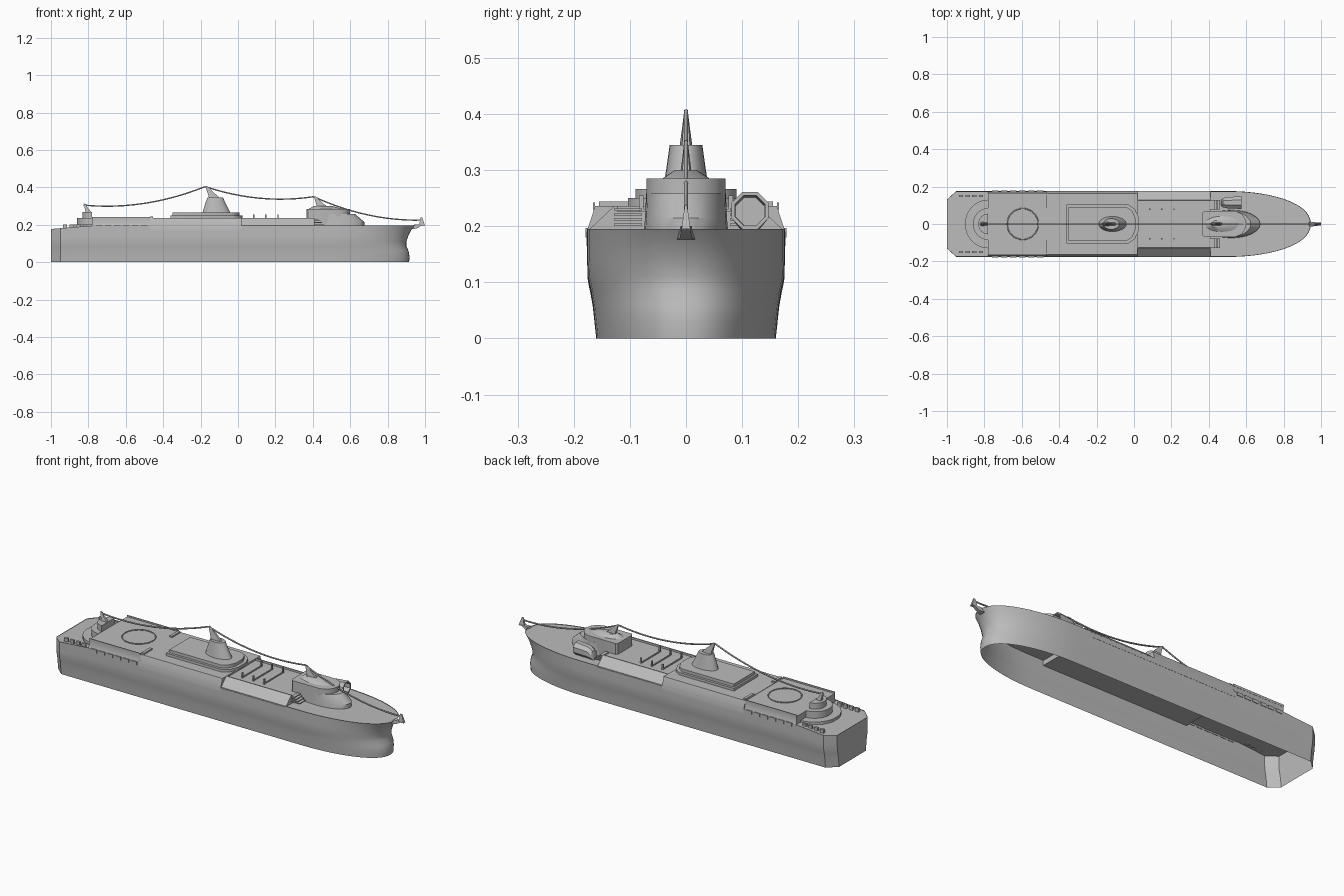
import bpy, bmesh, math
from mathutils import Vector

cube = bpy.data.objects.get("Cube")
if cube:
    bpy.data.objects.remove(cube)

grey = bpy.data.materials.new("ship grey")
grey.use_nodes = True
grey.diffuse_color = (0.5, 0.5, 0.5, 1)
grey.node_tree.nodes["Principled BSDF"].inputs["Base Color"].default_value = (0.5, 0.5, 0.5, 1)


def finish(name, bm, angle=35):
    bmesh.ops.recalc_face_normals(bm, faces=bm.faces)
    mesh = bpy.data.meshes.new(name)
    bm.to_mesh(mesh)
    bm.free()
    mesh.materials.append(grey)
    ob = bpy.data.objects.new(name, mesh)
    bpy.context.collection.objects.link(ob)
    bpy.ops.object.select_all(action='DESELECT')
    ob.select_set(True)
    bpy.context.view_layer.objects.active = ob
    bpy.ops.object.shade_smooth_by_angle(angle=math.radians(angle))
    return ob


def loft(name, loops, bottom=True, top=True):
    """Skin a stack of closed loops that share a point count."""
    bm = bmesh.new()
    rings = [[bm.verts.new(p) for p in loop] for loop in loops]
    for a, b in zip(rings, rings[1:]):
        for i in range(len(a)):
            j = (i + 1) % len(a)
            bm.faces.new((a[i], a[j], b[j], b[i]))
    if bottom:
        bm.faces.new(rings[0])
    if top:
        bm.faces.new(rings[-1])
    return finish(name, bm)


def prism(name, outline, z0, z1):
    return loft(name, [[(x, y, z) for x, y in outline] for z in (z0, z1)])


def box(name, x0, x1, y0, y1, z0, z1):
    return prism(name, [(x0, y0), (x1, y0), (x1, y1), (x0, y1)], z0, z1)


def mirrored(half):
    return half + [(x, -y) for x, y in reversed(half)]


def oval(cx, rx, ry, z, n=24, cy=0):
    return [(cx + rx * math.cos(2 * math.pi * i / n),
             cy + ry * math.sin(2 * math.pi * i / n), z) for i in range(n)]


def tube(name, points, r):
    cu = bpy.data.curves.new(name, 'CURVE')
    cu.dimensions = '3D'
    cu.bevel_depth = r
    cu.bevel_resolution = 1
    cu.use_fill_caps = True
    sp = cu.splines.new('POLY')
    sp.points.add(len(points) - 1)
    for p, co in zip(sp.points, points):
        p.co = (*co, 1)
    cu.materials.append(grey)
    ob = bpy.data.objects.new(name, cu)
    bpy.context.collection.objects.link(ob)
    return ob


def plan(bow, w):
    """Hull waterline: chamfered stern, straight sides, elliptical bow."""
    half = [(-1, w - 0.045), (-0.95, w), (-0.78, w), (-0.47, w), (0, w), (0.41, w)]
    start = 0.5
    for i in range(15):
        a = math.pi / 2 * i / 15
        half.append((start + (bow - start) * math.sin(a), w * math.cos(a) ** 0.9))
    half.append((bow, 0.003))
    return mirrored(half)


# Open-bottomed hull with flared bow, and the main deck
levels = [(0, 0.915, 0.16), (0.03, 0.917, 0.163), (0.06, 0.912, 0.166), (0.085, 0.9, 0.17),
          (0.11, 0.9, 0.175), (0.14, 0.91, 0.176), (0.17, 0.925, 0.176), (0.195, 0.945, 0.176)]


def sheer(x, z):
    return z - max(0, -0.78 - x) * 0.08 * z / 0.195


loft("hull", [[(x, y, sheer(x, z)) for x, y in plan(bow, w)] for z, bow, w in levels],
     bottom=False, top=False)
bm = bmesh.new()
bm.faces.new([bm.verts.new((x, y, sheer(x, 0.192))) for x, y in plan(0.943, 0.175)])
finish("main_deck", bm)


def section(name, x0, x1, profile):
    """Run a symmetric (y, z) cross-section along the ship."""
    full = mirrored(profile[:])
    full = profile + [(-y, z) for y, z in reversed(profile)]
    return loft(name, [[(x, y, z) for y, z in full] for x in (x0, x1)])


# Raised decks and the sloping side plating
section("aft_deck", -0.78, -0.47, [(0.172, 0.188), (0.165, 0.205), (0.165, 0.234)])
section("midship_deck", -0.47, 0.02, [(0.177, 0.165), (0.177, 0.19), (0.162, 0.236)])
section("well_deck", 0.02, 0.41, [(0.177, 0.165), (0.177, 0.19), (0.128, 0.236), (0.122, 0.236),
                                  (0.122, 0.226)])

# Midship house, pointed forward, with its upper storey
house = [(-0.36, 0.103), (-0.03, 0.103), (0.005, 0.08), (0.025, 0.035)]
prism("midship_house", mirrored(house), 0.234, 0.25)
upper = [(-0.35, 0.09), (-0.04, 0.09), (-0.01, 0.07), (0.008, 0.03)]
prism("upper_house", mirrored(upper), 0.25, 0.266)

# Funnel with raked fin mast
loft("funnel", [oval(-0.115, 0.075, 0.041, 0.264), oval(-0.12, 0.056, 0.034, 0.31),
                oval(-0.122, 0.042, 0.029, 0.345)])


def fin(name, x, z, height, length, rake):
    """Tapered mast blade leaning aft."""
    loft(name, [[(x, -0.011, z), (x + length, -0.007, z), (x + length, 0.007, z), (x, 0.011, z)],
                [(x - rake * 0.6, -0.006, z + height * 0.6), (x + length * 0.4, -0.005, z + height * 0.5),
                 (x + length * 0.4, 0.005, z + height * 0.5), (x - rake * 0.6, 0.006, z + height * 0.6)],
                [(x - rake, -0.003, z + height), (x - rake + 0.01, -0.003, z + height * 0.97),
                 (x - rake + 0.01, 0.003, z + height * 0.97), (x - rake, 0.003, z + height)]])


fin("funnel_mast", -0.155, 0.345, 0.063, 0.055, 0.02)

# Bridge house: low sloping front under a rounded main block
loft("bridge_base", [oval(0.52, 0.155, 0.075, 0.19), oval(0.52, 0.155, 0.073, 0.215),
                     oval(0.505, 0.12, 0.071, 0.258)])
prism("bridge_house", mirrored([(0.365, 0.06), (0.375, 0.07), (0.54, 0.07), (0.575, 0.055),
                                (0.593, 0.03), (0.6, 0.005)]), 0.19, 0.285)
loft("bridge_roof", [oval(0.47, 0.09, 0.042, 0.285), oval(0.455, 0.05, 0.02, 0.3)])
fin("bridge_mast", 0.425, 0.288, 0.065, 0.06, 0.02)

# Stern house and its stepped terrace
for nm, r, z0, z1 in (("stern_terrace", 0.13, 0.185, 0.2), ("stern_house", 0.085, 0.2, 0.236),
                      ("stern_lookout", 0.055, 0.236, 0.268)):
    arc = [(-0.78 - r * 0.95 * math.sin(math.pi / 2 * i / 10), r * math.cos(math.pi / 2 * i / 10))
           for i in range(10)]
    prism(nm, mirrored(arc), z0, z1)
fin("stern_mast", -0.815, 0.268, 0.045, 0.03, 0.01)

# Pool rim on the aft deck
ring = oval(-0.595, 0.083, 0.083, 0.236, 32)
tube("pool_rim", ring + ring[:1], 0.003)

# Rigging lines from mast to mast
spans = [((-0.825, 0.305), (-0.175, 0.404), 0.04), ((-0.175, 0.404), (0.405, 0.35), 0.035),
         ((0.405, 0.35), (0.985, 0.225), 0.035)]
for k, (a, b, sag) in enumerate(spans):
    pts = []
    for i in range(13):
        t = i / 12
        pts.append((a[0] + (b[0] - a[0]) * t, 0, a[1] + (b[1] - a[1]) * t - 4 * sag * t * (1 - t)))
    tube(f"rigging_{k}", pts, 0.004)

# Bow fitting with pointed post
loft("bow_bracket", [[(0.93, -0.016, 0.176), (0.955, -0.01, 0.18), (0.955, 0.01, 0.18), (0.93, 0.016, 0.176)],
                     [(0.94, -0.01, 0.2), (0.99, -0.008, 0.2), (0.99, 0.008, 0.2), (0.94, 0.01, 0.2)]])
loft("bow_post", [[(0.968, -0.008, 0.195), (1.0, -0.008, 0.195), (1.0, 0.008, 0.195), (0.968, 0.008, 0.195)],
                  [(0.975, -0.002, 0.238), (0.985, -0.002, 0.238), (0.985, 0.002, 0.238), (0.975, 0.002, 0.238)]])

# Octagonal ventilator horn, open forward, on the left foredeck
rings = []
for x, z, r in ((0.465, 0.195, 0.014), (0.475, 0.213, 0.026), (0.5, 0.224, 0.033), (0.575, 0.228, 0.036),
                (0.575, 0.228, 0.029), (0.52, 0.226, 0.027)):
    rings.append([(x, 0.114 + r * math.cos(math.pi * (i + 0.5) / 4), z + r * math.sin(math.pi * (i + 0.5) / 4))
                  for i in range(8)])
loft("ventilator_horn", rings)

# Repeated fittings on both sides
for s, side in ((1, "left"), (-1, "right")):
    for k in range(3):
        x = 0.08 + k * 0.065
        box(f"deck_post_{side}_{k}", x, x + 0.007, s * 0.08 - 0.004, s * 0.08 + 0.004, 0.224, 0.255)
    for k in range(4):
        box(f"stair_{side}_{k}", 0.41, 0.43 + k * 0.01, s * 0.103 - 0.025, s * 0.103 + 0.025,
            0.228 - k * 0.009, 0.232 - k * 0.009)
    for k in range(6):
        x = -0.76 + k * 0.048
        box(f"promenade_window_{side}_{k}", x, x + 0.036, s * 0.176 - 0.003, s * 0.176 + 0.003, 0.18, 0.197)
    for k in range(4):
        x = -0.935 + k * 0.035
        box(f"stern_bollard_{side}_{k}", x, x + 0.022, s * 0.15 - 0.006, s * 0.15 + 0.006, 0.18, 0.2)
    box(f"aft_rail_{side}", -0.78, -0.47, s * 0.164 - 0.002, s * 0.164 + 0.002, 0.23, 0.242)
    box(f"wing_{side}", -0.47, -0.455, s * 0.12 - 0.035, s * 0.12 + 0.035, 0.234, 0.244)

# Cross beams over the well deck
for k in range(3):
    x = 0.08 + k * 0.065
    box(f"cross_beam_{k}", x, x + 0.006, -0.08, 0.08, 0.226, 0.231)
